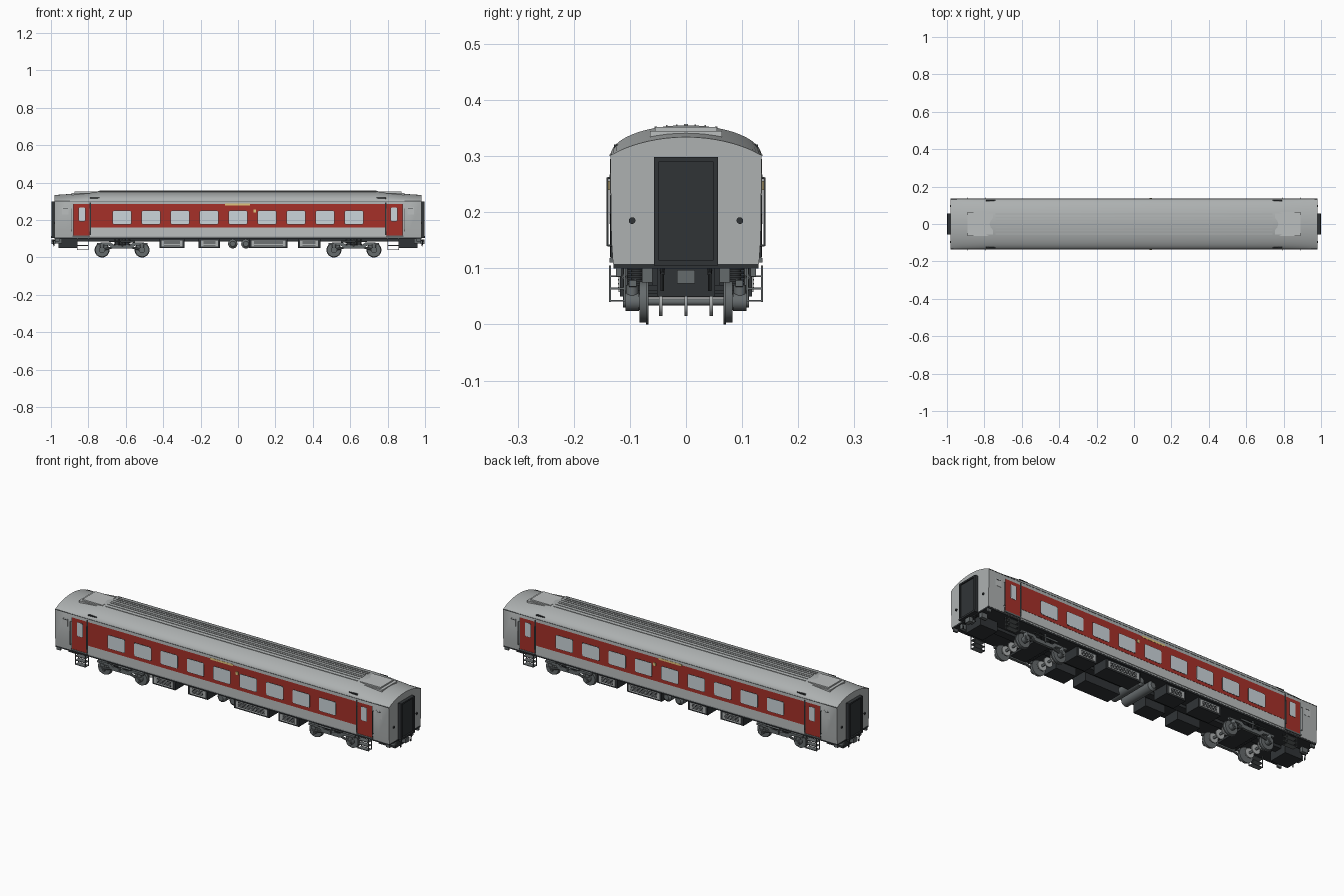
import bpy, bmesh, math
from mathutils import Matrix, Vector

if "Cube" in bpy.data.objects:
    bpy.data.objects.remove(bpy.data.objects["Cube"])

COL = {"grey": (.42, .44, .44), "pale": (.5, .52, .52), "red": (.38, .03, .022), "glass": (.6, .66, .7),
       "dark": (.03, .034, .037), "steel": (.13, .145, .15), "yellow": (.75, .55, .2)}
MATS = {}
for k, c in COL.items():
    MATS[k] = bpy.data.materials.new(k)
    MATS[k].diffuse_color = (*c, 1)


def finish(bm, name, mat, mirror=""):
    bmesh.ops.recalc_face_normals(bm, faces=bm.faces)
    me = bpy.data.meshes.new(name)
    bm.to_mesh(me)
    bm.free()
    ob = bpy.data.objects.new(name, me)
    bpy.context.collection.objects.link(ob)
    me.materials.append(MATS[mat])
    if mirror:
        m = ob.modifiers.new("mirror", "MIRROR")
        m.use_axis = ("x" in mirror, "y" in mirror, False)
        m.use_mirror_merge = False
    bpy.ops.object.select_all(action="DESELECT")
    ob.select_set(True)
    bpy.context.view_layer.objects.active = ob
    bpy.ops.object.shade_smooth_by_angle(angle=math.radians(35))
    return ob


def box(bm, x0, x1, y0, y1, z0, z1):
    m = Matrix.Translation(((x0 + x1) / 2, (y0 + y1) / 2, (z0 + z1) / 2)) @ \
        Matrix.Diagonal((x1 - x0, y1 - y0, z1 - z0, 1))
    bmesh.ops.create_cube(bm, size=1, matrix=m)


def rod(bm, a, b, r, n=16, r2=None):
    a, b = Vector(a), Vector(b)
    m = Matrix.Translation((a + b) / 2) @ (b - a).to_track_quat("Z", "Y").to_matrix().to_4x4()
    bmesh.ops.create_cone(bm, cap_ends=True, segments=n, radius1=r, radius2=r if r2 is None else r2,
                          depth=(b - a).length, matrix=m)


def prism(bm, pts, y0, y1):
    # extrude an x-z outline along y
    f = bm.faces.new([bm.verts.new((x, y0, z)) for x, z in pts])
    g = bmesh.ops.extrude_face_region(bm, geom=[f])["geom"]
    bmesh.ops.translate(bm, verts=[v for v in g if isinstance(v, bmesh.types.BMVert)], vec=(0, y1 - y0, 0))


def rounded(x0, x1, z0, z1, r):
    out = []
    for i, (cx, cz) in enumerate([(x1 - r, z1 - r), (x0 + r, z1 - r), (x0 + r, z0 + r), (x1 - r, z0 + r)]):
        for k in range(4):
            a = math.radians(90 * i + 30 * k)
            out.append((cx + r * math.cos(a), cz + r * math.sin(a)))
    return out


def boxes(name, mat, mirror, *dims):
    bm = bmesh.new()
    for d in dims:
        box(bm, *d)
    return finish(bm, name, mat, mirror)


W = .133  # half width of the side wall

# body shell: roof arch lofted along x, dropping towards both ends
bm = bmesh.new()
rings = []
for x, h, e in [(-.98, .034, .85), (-.92, .038, .75), (-.74, .055, .5), (.74, .055, .5), (.92, .038, .75), (.98, .034, .85)]:
    prof = [(-.130, .108), (-W, .15)]
    for i in range(25):
        u = -math.cos(math.pi * i / 24)
        prof.append((u * (W + .002), .30 + h * max(0, 1 - u * u) ** e))
    prof += [(W, .15), (.130, .108)]
    rings.append([bm.verts.new((x, y, z)) for y, z in prof])
for a, b in zip(rings, rings[1:]):
    for i in range(len(a)):
        j = (i + 1) % len(a)
        bm.faces.new((a[i], a[j], b[j], b[i]))
bm.faces.new(rings[0])
bm.faces.new(rings[-1])
finish(bm, "body_shell", "grey")

# roof fittings
boxes("roof_ribs", "grey", "y", (-.74, .74, 0, .004, .35, .357), (-.74, .74, .015, .018, .35, .3565),
      (-.74, .74, .033, .036, .348, .355), (-.74, .74, .052, .056, .345, .3525))
boxes("roof_unit", "pale", "x", (.74, .89, -.064, .064, .328, .345), (.755, .875, -.055, .055, .345, .352))
boxes("roof_side_vent", "dark", "xy", (.74, .79, .118, .128, .312, .321))
boxes("cantrail", "steel", "y", (-.98, .98, .13, .1362, .3, .3025))

# side colour panels
Y = W + .0018
boxes("red_side_band", "red", "y", (-.79, .79, .13, Y, .16, .30))
boxes("red_door", "red", "xy", (.795, .88, .13, Y, .118, .30))
boxes("lower_side_panel", "pale", "y", (-.79, .79, .129, W + .0008, .115, .16))
boxes("door_gap", "dark", "xy", (.787, .795, .13, Y + .0006, .12, .295), (.88, .883, .13, Y, .118, .30))
boxes("door_sill", "steel", "xy", (.79, .885, .128, .1365, .11, .118))

# windows: dark rubber frame with pale glass
fr, gl = bmesh.new(), bmesh.new()
for i in range(9):
    x = (i - 4) * .155
    prism(fr, rounded(x - .051, x + .051, .177, .250, .008), .13, Y + .0006)
    prism(gl, rounded(x - .049, x + .049, .179, .248, .007), .13, Y + .0012)
finish(fr, "window_frames", "dark", "y")
finish(gl, "window_glass", "glass", "y")
for nm, mat, g, dy in [("door_window_frame", "dark", .0015, .0006), ("door_window_glass", "glass", 0, .0012)]:
    bm = bmesh.new()
    prism(bm, rounded(.818 - g, .850 + g, .195 - g, .267 + g, .005), .13, Y + dy)
    finish(bm, nm, mat, "xy")

# handrails beside the doors
bm = bmesh.new()
for x in (.792, .888):
    rod(bm, (x, .1395, .14), (x, .1395, .262), .0018, 8)
    for z in (.141, .261):
        rod(bm, (x, .13, z), (x, .1395, z), .0018, 8)
finish(bm, "door_handrails", "steel", "xy")

# small side details
boxes("destination_plate", "yellow", "y", (-.07, .065, .13, Y + .001, .279, .289))
boxes("side_lamp", "yellow", "y", (.083, .096, .13, Y + .003, .24, .256))
boxes("end_locker_panel", "pale", "xy", (.905, .94, .13, W + .0022, .23, .27))
boxes("end_locker_slot", "dark", "xy", (.91, .935, .13, W + .003, .262, .265))

# end gangway
boxes("gangway_frame", "dark", "xy", (.97, .998, .048, .057, .108, .298))
boxes("gangway_top_bottom", "dark", "x", (.97, .998, -.057, .057, .290, .298), (.97, 1, -.057, .057, .105, .114))
boxes("gangway_door", "dark", "x", (.97, .992, -.05, .05, .11, .292))
bm = bmesh.new()
rod(bm, (.975, .096, .185), (.985, .096, .185), .006, 12)
finish(bm, "end_lamp", "dark", "xy")

# underframe
boxes("underframe", "dark", "", (-.98, .98, -.129, .129, .100, .110))
boxes("centre_sill", "dark", "", (-.86, .86, -.02, .02, .085, .101))
boxes("end_equipment_box", "dark", "x", (.86, .96, -.052, .052, .05, .101))
boxes("end_brackets", "steel", "xy", (.94, .975, .06, .078, .075, .101), (.955, .978, .115, .125, .085, .101))
boxes("coupler", "steel", "x", (.95, .985, -.01, .01, .078, .092), (.975, .996, -.016, .016, .073, .097))
bm = bmesh.new()
rod(bm, (.96, .042, .098), (.988, .042, .09), .004, 8)
rod(bm, (.988, .042, .09), (.984, .042, .06), .003, 8)
finish(bm, "brake_hoses", "dark", "xy")

# entrance steps
bm = bmesh.new()
for x in (.80, .86):
    box(bm, x - .0015, x + .0015, .134, .137, .04, .105)
    box(bm, x - .0015, x + .0015, .108, .111, .04, .105)
for z in (.042, .064, .086):
    box(bm, .80, .86, .108, .137, z - .0015, z + .0015)
finish(bm, "entrance_steps", "steel", "xy")

# equipment cases with louvred faces
case, panel, slat = bmesh.new(), bmesh.new(), bmesh.new()
for x0, x1 in [(-.42, -.285), (-.21, -.095), (.06, .265), (.32, .44)]:
    box(case, x0, x1, .03, .118, .05, .101)
    box(panel, x0 + .012, x1 - .012, .117, .120, .058, .092)
    for z in (.064, .071, .078, .085):
        box(slat, x0 + .025, x1 - .025, .118, .1212, z, z + .003)
finish(case, "equipment_cases", "dark", "y")
finish(panel, "equipment_panels", "grey", "y")
finish(slat, "equipment_louvres", "dark", "y")

# air tanks lying across the coach
bm = bmesh.new()
for x in (-.028, .042):
    rod(bm, (x, -.095, .073), (x, .095, .073), .025, 24)
    for s in (-1, 1):
        rod(bm, (x, s * .095, .073), (x, s * .105, .073), .025, 24, .014)
finish(bm, "air_tanks", "steel")

# bogies, modelled once and mirrored
C = .62
wh, ax, disc = bmesh.new(), bmesh.new(), bmesh.new()
for x in (C - .107, C + .107):
    rod(wh, (x, .067, .04), (x, .071, .04), .04, 32)
    rod(wh, (x, .071, .04), (x, .083, .04), .037, 32, .0365)
    rod(wh, (x, .083, .04), (x, .086, .04), .014, 20)
    rod(ax, (x, -.09, .04), (x, .09, .04), .006, 16)
    for y in (-.045, 0, .045):
        rod(disc, (x, y - .003, .04), (x, y + .003, .04), .025, 24)
finish(wh, "wheels", "steel", "xy")
finish(ax, "axles", "steel", "x")
finish(disc, "brake_discs", "grey", "x")

bm = bmesh.new()
half = [(0, .048), (.05, .048), (.07, .064), (.135, .068), (.135, .078), (.06, .080), (.045, .068), (0, .068)]
prism(bm, [(C + x, z) for x, z in half] + [(C - x, z) for x, z in half[-2:0:-1]], .088, .102)
finish(bm, "bogie_side_frame", "steel", "xy")
boxes("bogie_cross_beams", "dark", "x", (C - .045, C + .045, -.088, .088, .055, .070),
      (C - .03, C + .03, -.06, .06, .07, .101), (C - .065, C - .053, -.09, .09, .06, .07),
      (C + .053, C + .065, -.09, .09, .06, .07))
bm = bmesh.new()
for x in (C - .107, C + .107):
    rod(bm, (x, .084, .04), (x, .108, .04), .016, 20)
    rod(bm, (x, .108, .04), (x, .112, .04), .010, 16)
    rod(bm, (x, .096, .05), (x, .096, .070), .011, 16)
    s = -1 if x > C else 1
    rod(bm, (x, .096, .04), (x + s * .06, .096, .055), .006, 10)
finish(bm, "axle_boxes", "steel", "xy")
bm = bmesh.new()
for x in (C - .028, C + .028):
    rod(bm, (x, .088, .066), (x, .088, .101), .010, 16)
    for k in range(5):
        rod(bm, (x, .088, .069 + k * .007), (x, .088, .073 + k * .007), .016, 20)
finish(bm, "bogie_springs", "dark", "xy")
bm = bmesh.new()
rod(bm, (C - .07, .110, .085), (C + .005, .110, .085), .005, 12)
rod(bm, (C + .005, .110, .085), (C + .07, .110, .085), .003, 12)
rod(bm, (C, .108, .06), (C, .108, .101), .004, 12)
finish(bm, "bogie_dampers", "steel", "xy")

for m in bpy.data.materials:
    if m.users and not m.is_grease_pencil:
        m.use_nodes = True
        m.node_tree.nodes["Principled BSDF"].inputs["Base Color"].default_value = m.diffuse_color
